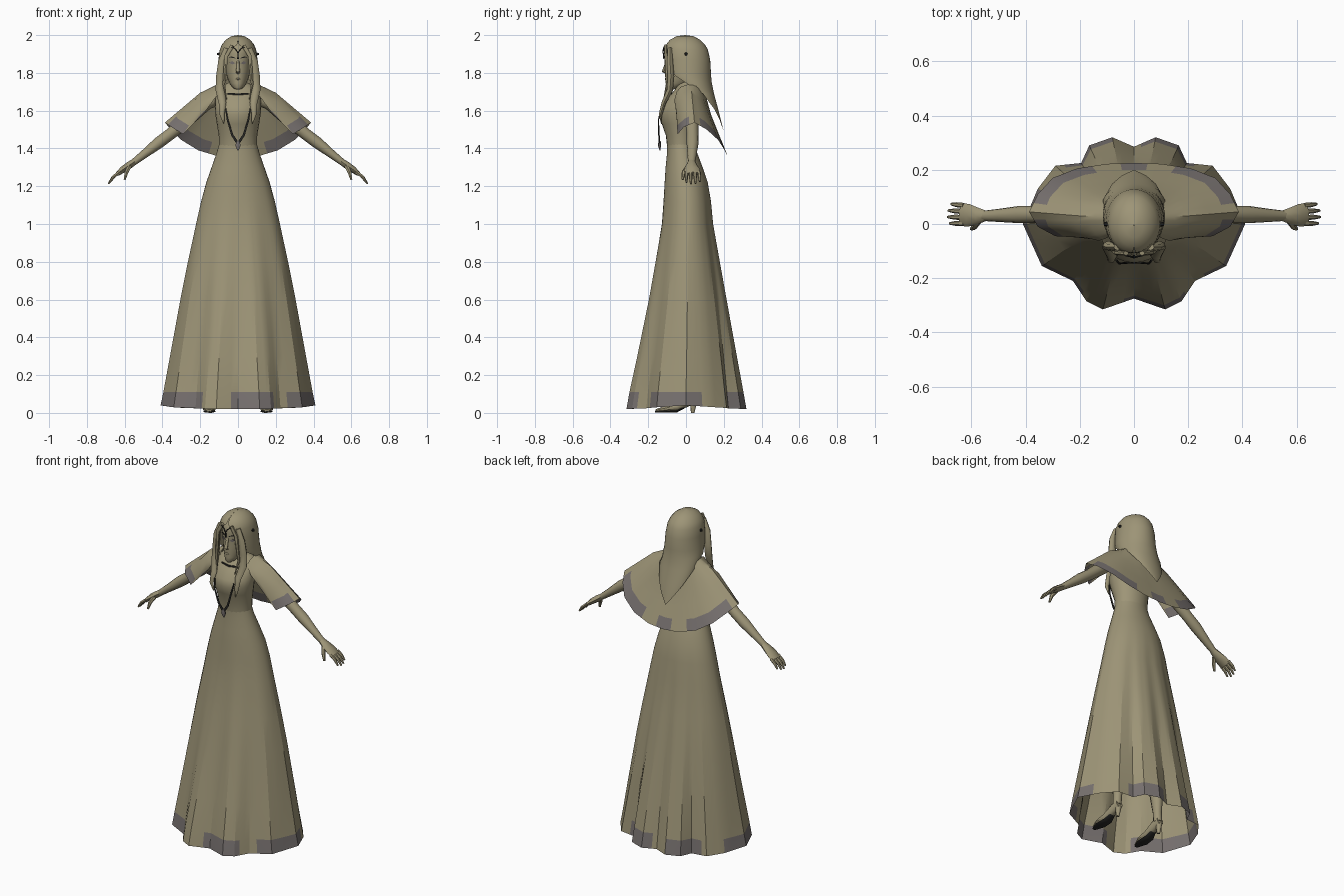
import bpy, bmesh, math
from mathutils import Vector


def material(name, rgb):
    m = bpy.data.materials.new(name)
    m.diffuse_color = (*rgb, 1)
    return m


CLOTH = material("khaki", (0.34, 0.30, 0.185))
TRIM = material("grey_trim", (0.185, 0.165, 0.16))
DARK = material("near_black", (0.02, 0.02, 0.018))


def loft(name, rows, mats, closed=True, caps=(False, False), rule=None, angle=35):
    """Skin equal-length rows of points; rule(row, centre) picks a material index."""
    bm = bmesh.new()
    vs = [[bm.verts.new(p) for p in r] for r in rows]
    n = len(rows[0])
    for j in range(len(rows) - 1):
        for i in range(n if closed else n - 1):
            k = (i + 1) % n
            f = bm.faces.new((vs[j][i], vs[j][k], vs[j + 1][k], vs[j + 1][i]))
            if rule:
                f.material_index = rule(j, f.calc_center_median())
    if caps[0]:
        bm.faces.new(vs[0][::-1])
    if caps[1]:
        bm.faces.new(vs[-1])
    bmesh.ops.remove_doubles(bm, verts=bm.verts, dist=0.0002)
    bmesh.ops.recalc_face_normals(bm, faces=bm.faces)
    me = bpy.data.meshes.new(name)
    bm.to_mesh(me)
    bm.free()
    for m in mats:
        me.materials.append(m)
    ob = bpy.data.objects.new(name, me)
    bpy.context.collection.objects.link(ob)
    bpy.ops.object.select_all(action='DESELECT')
    ob.select_set(True)
    bpy.context.view_layer.objects.active = ob
    bpy.ops.object.shade_smooth_by_angle(angle=math.radians(angle))
    return ob


def ring(z, a, yf, yb, n=24, gap=0.0, power=1.0):
    """Oval between yf and yb; gap leaves an opening (degrees each side) at the front."""
    c, b = (yf + yb) / 2, (yb - yf) / 2
    g = math.radians(gap)
    pts = []
    for i in range(n):
        t = g + (2 * math.pi - 2 * g) * i / (n - 1 if gap or power == 0 else n)
        pts.append((a * math.sin(t), c - b * math.cos(t), z))
    return pts


def tube(name, path, mat, n=8, up=(0, 1, 0)):
    """Tapered tube; path points are (x, y, z, radius along up, radius across)."""
    rows, P = [], [Vector(p[:3]) for p in path]
    for i, p in enumerate(path):
        t = (P[min(i + 1, len(P) - 1)] - P[max(i - 1, 0)]).normalized()
        s = t.cross(Vector(up)).normalized()
        u = s.cross(t)
        rows.append([P[i] + u * p[3] * math.cos(2 * math.pi * k / n)
                     + s * p[4] * math.sin(2 * math.pi * k / n) for k in range(n)])
    return loft(name, rows, [mat], caps=(True, True), angle=50)


def both(name, path, mat, **kw):
    for side, sx in (("left", 1), ("right", -1)):
        tube(f"{side}_{name}", [(sx * p[0], *p[1:]) for p in path], mat, **kw)


def plate(name, pts, mat, t=0.006):
    """Thin plate facing forward."""
    return loft(name, [pts, [(x, y + t, z) for x, y, z in pts]], [mat], caps=(True, True))


# Skirt: scalloped hem outline that fades to an oval at the waist
half = [(0, -.275), (.115, -.315), (.175, -.285), (.225, -.21), (.34, -.155), (.41, 0),
        (.355, .13), (.29, .215), (.195, .225), (.165, .29), (.08, .32), (0, .285)]
outline = half + [(-x, y) for x, y in half[-2:0:-1]]
hem = []
for i, p in enumerate(outline):
    q = outline[(i + 1) % len(outline)]
    hem += [(p[0] + (q[0] - p[0]) * k / 3, p[1] + (q[1] - p[1]) * k / 3) for k in range(3)]
rows = []
for z, a, yf, yb in [(.04, .41, -.315, .315), (.11, .395, -.3, .3), (.3, .36, -.26, .267),
                     (.6, .305, -.2, .215), (.8, .265, -.165, .18), (1, .222, -.13, .145),
                     (1.12, .195, -.12, .133), (1.22, .168, -.113, .115),
                     (1.3, .14, -.108, .088), (1.38, .112, -.1, .058), (1.42, .101, -.1, .05)]:
    w = max(0, (1.2 - z) / 1.16)
    c, b = (yf + yb) / 2, (yb - yf) / 2
    row = []
    for x, y in hem:
        t = math.atan2(y / .315, x / .41)
        ex, ey = math.cos(t), math.sin(t)
        row.append((a * (ex + (x / .41 - ex) * w), c + b * (ey + (y / .315 - ey) * w),
                    z - (.02 * abs(ey) if z < .1 else 0)))
    rows.append(row)
PATCHES = [(-180, -125), (-98, -52), (-35, 15), (45, 85), (105, 140), (160, 180)]


def hem_rule(j, c):
    t = math.degrees(math.atan2(c.y, c.x))
    return int(j == 0 and any(a <= t <= b for a, b in PATCHES))


loft("skirt", rows, [CLOTH, TRIM], rule=hem_rule, angle=22)

# Bodice and neck
loft("bodice", [ring(*r) for r in [
    (1.41, .101, -.1, .05), (1.47, .102, -.107, .055), (1.53, .112, -.128, .06),
    (1.58, .12, -.143, .065), (1.62, .123, -.133, .068), (1.67, .122, -.095, .072),
    (1.71, .115, -.06, .072), (1.735, .08, -.045, .068), (1.75, .045, -.04, .05),
    (1.78, .036, -.04, .04), (1.84, .035, -.04, .04)]], [CLOTH], angle=60)

# Shoulder cape: columns run from the neck over the shoulder to the hem
cols = [((.095, -.05, 1.70), (.13, -.062, 1.655), (.17, -.05, 1.60)),
        ((.10, -.03, 1.725), (.18, -.05, 1.64), (.29, -.045, 1.475)),
        ((.10, 0, 1.735), (.22, -.005, 1.665), (.355, -.01, 1.515)),
        ((.095, .025, 1.745), (.20, .03, 1.695), (.387, .045, 1.537)),
        ((.085, .045, 1.755), (.19, .075, 1.66), (.355, .11, 1.50)),
        ((.075, .06, 1.76), (.16, .105, 1.62), (.30, .17, 1.445)),
        ((.055, .07, 1.765), (.115, .12, 1.60), (.21, .205, 1.39)),
        ((.03, .078, 1.77), (.06, .132, 1.58), (.10, .222, 1.357)),
        ((0, .08, 1.77), (0, .135, 1.57), (0, .225, 1.35))]
cols = cols + [tuple((-x, y, z) for x, y, z in c) for c in cols[-2::-1]]
rows = []
for v in (0, .25, .5, .7, .86, 1):
    row = []
    for a, m, b in cols:
        a, m, b = Vector(a), Vector(m), Vector(b)
        row.append(a.lerp(m, v * 2) if v <= .5 else m.lerp(b, v * 2 - 1))
    fine = []
    for p, q in zip(row, row[1:]):
        fine += [p, p.lerp(q, .5)]
    rows.append(fine + [row[-1]])
loft("cape", rows, [CLOTH, TRIM], closed=False, angle=45,
     rule=lambda j, c: int(j == 4 and (abs(c.x) < .06 or .13 < abs(c.x) < .22
                                       or .25 < abs(c.x) < .345)))

# Arms, hands and fingers
both("arm", [(.10, .025, 1.67, .045, .04), (.17, .025, 1.645, .045, .042),
             (.27, .03, 1.55, .036, .036), (.36, .035, 1.475, .031, .031),
             (.42, .035, 1.43, .032, .031), (.49, .032, 1.375, .025, .023),
             (.555, .03, 1.325, .019, .017)], CLOTH, n=12)
both("palm", [(.545, .03, 1.332, .019, .017), (.575, .03, 1.312, .03, .019),
              (.61, .032, 1.288, .042, .017), (.638, .035, 1.265, .042, .012)], CLOTH)
for i, (y, dx, dz) in enumerate([(.002, .045, -.05), (.024, .052, -.058),
                                 (.046, .05, -.055), (.068, .04, -.045)]):
    both(f"finger_{i + 1}", [(.628, y, 1.275, .010, .010),
                             (.632 + dx * .6, y * 1.05, 1.27 + dz * .4, .009, .009),
                             (.634 + dx, y * 1.08, 1.27 + dz, .005, .005)], CLOTH, n=6)
both("thumb", [(.575, .01, 1.305, .012, .013), (.59, -.012, 1.275, .011, .011),
               (.60, -.018, 1.235, .006, .006)], CLOTH, n=6)

# Legs and heeled shoes under the skirt
both("leg", [(.10, .01, 1.0, .08, .075), (.12, .01, .55, .055, .052), (.135, .025, .35, .052, .048),
             (.145, .03, .13, .026, .025), (.148, .03, .075, .026, .025)], CLOTH, n=10)
both("shoe", [(.148, .05, .075, .026, .022), (.148, .01, .065, .03, .026), (.15, -.05, .032, .024, .032),
              (.152, -.11, .02, .016, .034), (.153, -.16, .012, .007, .014)],
     CLOTH, n=10, up=(0, 0, 1))
both("sole", [(.148, -.01, .032, .008, .018), (.15, -.05, .009, .007, .03),
              (.152, -.11, .006, .005, .033), (.153, -.165, .005, .004, .012)],
     DARK, n=8, up=(0, 0, 1))
both("heel", [(.148, .04, .06, .02, .018), (.148, .035, 0, .009, .009)], CLOTH)

# Head with nose and lips
loft("head", [ring(*r) for r in [
    (1.712, .012, -.10, -.065), (1.722, .028, -.106, -.035), (1.745, .045, -.107, .03),
    (1.78, .059, -.106, .06), (1.82, .067, -.106, .075), (1.86, .071, -.104, .08),
    (1.90, .073, -.108, .08), (1.94, .07, -.10, .07), (1.965, .05, -.07, .05)]],
    [CLOTH], caps=(True, True), angle=60)
tube("nose", [(0, -.100, 1.865, .006, .007), (0, -.112, 1.825, .009, .009),
              (0, -.119, 1.808, .009, .012), (0, -.105, 1.797, .004, .008)], CLOTH)
tube("lips", [(-.02, -.098, 1.768, .002, .002), (0, -.107, 1.768, .005, .006),
              (.02, -.098, 1.768, .002, .002)], CLOTH)

# Eyes and brows
for side, s in (("left", 1), ("right", -1)):
    plate(f"{side}_eye", [(s * x, y, z) for x, y, z in (
        (.014, -.104, 1.851), (.03, -.100, 1.845), (.046, -.089, 1.853), (.031, -.101, 1.862))], TRIM)
    plate(f"{side}_brow", [(s * x, y, z) for x, y, z in (
        (.012, -.109, 1.876), (.048, -.092, 1.883), (.034, -.101, 1.887), (.012, -.109, 1.879))], DARK)

# Hair shell, open around the face and ending in a point down the back
loft("hair", [ring(z, a, f, b, 33, g) for z, a, f, b, g in [
    (2.0, .002, -.006, -.004, .5), (1.994, .035, -.05, .04, .5), (1.975, .065, -.085, .075, .5),
    (1.95, .085, -.105, .1, 3), (1.925, .096, -.114, .115, 22), (1.87, .104, -.114, .128, 36),
    (1.80, .109, -.108, .132, 42), (1.755, .115, -.085, .135, 70), (1.69, .118, -.01, .148, 105),
    (1.61, .105, .05, .17, 130), (1.55, .09, .09, .185, 150), (1.49, .04, .15, .2, 179)]],
    [CLOTH], closed=False, angle=60)

# Front locks over the shoulders and short locks framing the face
both("long_lock", [(.06, -.085, 1.93, .012, .015), (.083, -.085, 1.86, .016, .022),
                   (.092, -.08, 1.78, .018, .024), (.095, -.085, 1.71, .016, .024),
                   (.082, -.118, 1.64, .012, .02), (.085, -.135, 1.58, .009, .013),
                   (.075, -.13, 1.53, .002, .002)], CLOTH)
both("side_lock", [(.03, -.108, 1.945, .008, .012), (.062, -.106, 1.89, .009, .011),
                   (.068, -.104, 1.82, .009, .010), (.075, -.1, 1.74, .007, .008),
                   (.06, -.118, 1.66, .002, .002)], CLOTH, n=6)

# Circlet, hair clips, choker and hanging necklace
both("circlet", [(0, -.122, 1.905, .003, .003), (.012, -.12, 1.925, .003, .003),
                 (.028, -.117, 1.938, .003, .003), (.05, -.106, 1.925, .003, .003)], DARK, n=6)
tube("circlet_drop", [(0, -.12, 1.905, .003, .003), (0, -.118, 1.875, .005, .005)], DARK, n=6)
both("hair_clip", [(.098, 0, 1.9, .009, .009), (.11, 0, 1.9, .006, .006)], DARK, n=6)
tube("choker", [(-.055, -.078, 1.69, .004, .005), (0, -.09, 1.687, .004, .005),
                (.055, -.078, 1.69, .004, .005)], DARK, n=6)
both("necklace", [(.065, -.133, 1.61, .003, .004), (.055, -.146, 1.55, .003, .005),
                  (.03, -.143, 1.47, .004, .007), (0, -.14, 1.425, .005, .008)], DARK, n=6)
tube("pendant", [(0, -.14, 1.44, .006, .01), (0, -.14, 1.415, .008, .016),
                 (0, -.138, 1.39, .002, .004)], TRIM, n=6)
